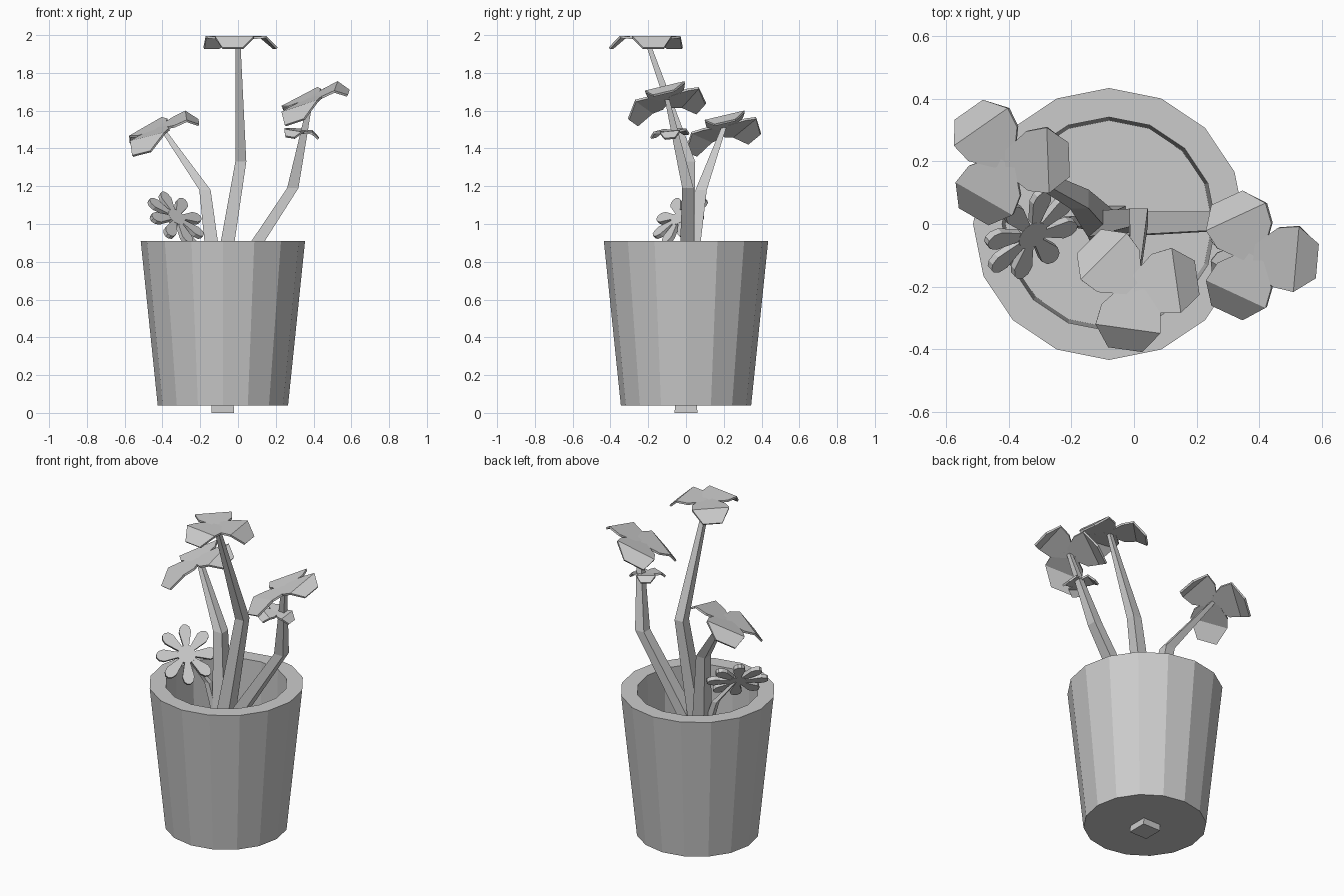
import bpy, bmesh
from math import cos, sin, pi, radians
from mathutils import Vector, Matrix

cube = bpy.data.objects.get("Cube")
if cube:
    bpy.data.objects.remove(cube, do_unlink=True)

grey = bpy.data.materials.new("plain_grey")
grey.use_nodes = True
colour = (0.6, 0.6, 0.6, 1)
grey.diffuse_color = colour
grey.node_tree.nodes["Principled BSDF"].inputs["Base Color"].default_value = colour


def finish(name, bm, thickness=0):
    bmesh.ops.recalc_face_normals(bm, faces=bm.faces)
    mesh = bpy.data.meshes.new(name)
    bm.to_mesh(mesh)
    bm.free()
    mesh.materials.append(grey)
    obj = bpy.data.objects.new(name, mesh)
    bpy.context.collection.objects.link(obj)
    if thickness:
        solid = obj.modifiers.new("thickness", 'SOLIDIFY')
        solid.thickness = thickness
        solid.offset = 0
    return obj


def loft(name, sides, sections, turn=0.0):
    """Join horizontal polygons given as (x, y, z, radius) and cap both ends."""
    bm = bmesh.new()
    rings = []
    for x, y, z, r in sections:
        angles = [turn + 2 * pi * i / sides for i in range(sides)]
        rings.append([bm.verts.new((x + r * cos(a), y + r * sin(a), z)) for a in angles])
    for low, high in zip(rings, rings[1:]):
        for i in range(sides):
            j = (i + 1) % sides
            bm.faces.new((low[i], low[j], high[j], high[i]))
    bm.faces.new(rings[0])
    bm.faces.new(rings[-1])
    return finish(name, bm)


def stem(name, *points):
    """Square stem; each point is (x, y, z, half width)."""
    return loft(name, 4, [(x, y, z, w * 2 ** 0.5) for x, y, z, w in points], pi / 4)


def flower(name, centre, slope, angles, size=1.0):
    """Broad petals with a crease across, drooping at the outer edge."""
    bm = bmesh.new()
    half = [(0.0, 0.035, 0.0), (0.07, 0.095, 0.0), (0.135, 0.105, 0.005),
            (0.2, 0.055, -0.055)]
    for angle in angles:
        spin = Matrix.Rotation(radians(angle), 3, 'Z')
        pairs = []
        for u, v, h in half:
            pair = []
            for side in (-1, 1):
                p = spin @ Vector((u, v * side, h)) * size
                p.z += slope[0] * p.x + slope[1] * p.y
                pair.append(bm.verts.new(p + Vector(centre)))
            pairs.append(pair)
        bm.faces.new([p[0] for p in pairs[:3]] + [p[1] for p in reversed(pairs[:3])])
        bm.faces.new((pairs[2][0], pairs[3][0], pairs[3][1], pairs[2][1]))
    return finish(name, bm, 0.012)


# Pot with a thick rim and a deep hollow
px = -0.08
loft("pot", 16, [(px, 0, 0.04, 0.345), (px, 0, 0.91, 0.435),
                 (px, 0, 0.91, 0.342), (px, 0, 0.1, 0.331)])

# Trunk and the stems branching from it
fork = (-0.105, 0, 0.6, 0.042)
stem("trunk", (-0.08, 0, 0, 0.06), fork)
stem("tall_stem", fork, (0.015, 0.02, 1.33, 0.029), (0, -0.21, 1.98, 0.012))
stem("right_stem", fork, (-0.175, 0.08, 1.18, 0.03), (-0.405, 0.2, 1.51, 0.013))
stem("left_stem", (-0.07, 0, 0.64, 0.04), (0.29, 0.01, 1.19, 0.03),
     (0.385, -0.1, 1.66, 0.012))

# Three-petalled flowers and the small leaves below one of them
flower("tall_flower", (0, -0.2, 1.985), (0, 0), (135, 8, 262))
flower("right_flower", (-0.41, 0.2, 1.51), (0.4, 0.25), (125, 240, 2))
flower("left_flower", (0.385, -0.1, 1.665), (0.43, 0.2), (115, 355, 245))
flower("small_leaves", (0.325, -0.085, 1.49), (-0.1, 0.1), (120, 0, 240), 0.5)

# Daisy: eight drop-shaped petals around a disc, turned to face forward and up
facing = Vector((0.52, -0.58, 0.63)).to_track_quat('Z', 'Y').to_matrix().to_4x4()
place = Matrix.Translation((-0.33, -0.03, 1.03)) @ facing
bm = bmesh.new()
outline = [(0.03, -0.012), (0.09, -0.025), (0.13, -0.034), (0.158, -0.026), (0.172, -0.009)]
outline += [(u, -v) for u, v in reversed(outline)]
for i in range(8):
    spin = Matrix.Rotation(i * pi / 4, 4, 'Z')
    bm.faces.new([bm.verts.new(place @ spin @ Vector((u, v, 0))) for u, v in outline])
finish("daisy_petals", bm, 0.024)
bm = bmesh.new()
bmesh.ops.create_circle(bm, cap_ends=True, segments=16, radius=0.052, matrix=place)
finish("daisy_centre", bm, 0.026)
stem("daisy_stem", (-0.12, 0, 0.62, 0.02), (-0.21, 0.01, 0.88, 0.016),
     (-0.33, -0.03, 1.03, 0.008))
